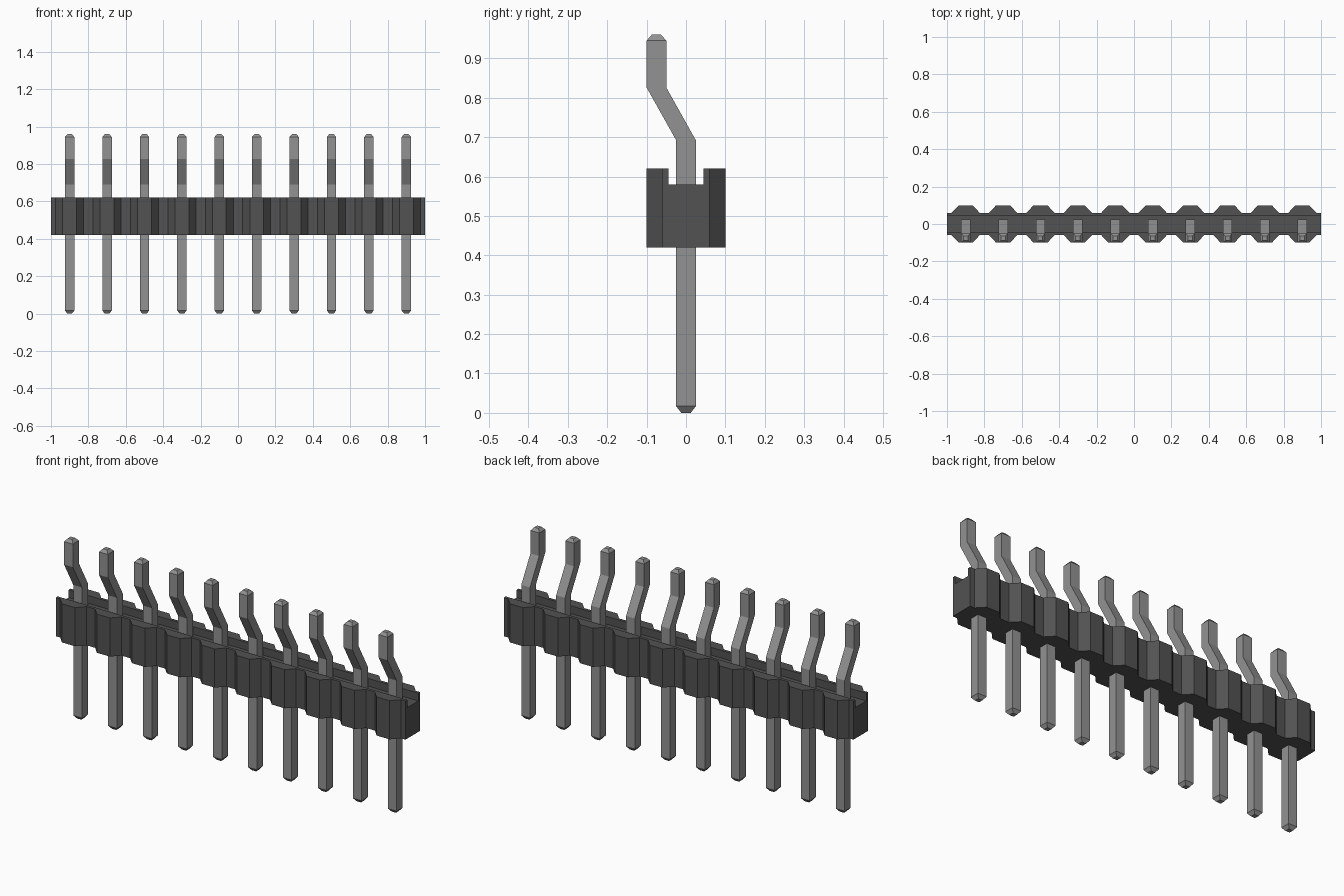
import bpy, bmesh

if "Cube" in bpy.data.objects:
    bpy.data.objects.remove(bpy.data.objects["Cube"], do_unlink=True)

PINS = 10
PITCH = 0.2
BODY_LOW, BODY_HIGH, CHANNEL_FLOOR = 0.42, 0.62, 0.58
CHANNEL_HALF = 0.045


def material(name, value, roughness):
    mat = bpy.data.materials.new(name)
    mat.use_nodes = True
    colour = (value, value, value, 1.0)
    mat.diffuse_color = colour
    shader = mat.node_tree.nodes["Principled BSDF"]
    shader.inputs["Base Color"].default_value = colour
    shader.inputs["Roughness"].default_value = roughness
    return mat


def finish(bm, name, mat):
    bmesh.ops.recalc_face_normals(bm, faces=bm.faces)
    mesh = bpy.data.meshes.new(name)
    bm.to_mesh(mesh)
    bm.free()
    mesh.materials.append(mat)
    obj = bpy.data.objects.new(name, mesh)
    bpy.context.collection.objects.link(obj)
    return obj


plastic = material("dark grey plastic", 0.085, 0.6)
metal = material("grey metal", 0.29, 0.5)
centres = [(i - (PINS - 1) / 2) * PITCH for i in range(PINS)]

# Housing: scalloped outline, mirrored front to back and extruded upward
bump = [(-0.075, 0.06), (-0.037, 0.1), (0.037, 0.1), (0.075, 0.06)]
front = [(-1, -0.06)]
front += [(c + x, -y) for c in centres for x, y in bump]
front.append((1, -0.06))
outline = front + [(x, -y) for x, y in reversed(front)]

bm = bmesh.new()
base = bm.faces.new([bm.verts.new((x, y, BODY_LOW)) for x, y in outline])
grown = bmesh.ops.extrude_face_region(bm, geom=[base], use_keep_orig=True)
top = [v for v in grown["geom"] if isinstance(v, bmesh.types.BMVert)]
bmesh.ops.translate(bm, verts=top, vec=(0, 0, BODY_HIGH - BODY_LOW))
housing = finish(bm, "housing", plastic)

# Channel cut along the top of the housing
bm = bmesh.new()
bmesh.ops.create_cube(bm, size=1)
bmesh.ops.scale(bm, verts=bm.verts, vec=(2.4, 2 * CHANNEL_HALF, 0.2))
bmesh.ops.translate(bm, verts=bm.verts, vec=(0, 0, CHANNEL_FLOOR + 0.1))
cutter = finish(bm, "channel_cutter", plastic)
cutter.hide_render = True
cut = housing.modifiers.new("channel", 'BOOLEAN')
cut.operation = 'DIFFERENCE'
cut.solver = 'EXACT'
cut.object = cutter
bpy.context.view_layer.objects.active = housing
bpy.ops.object.modifier_apply(modifier=cut.name)
bpy.data.objects.remove(cutter, do_unlink=True)

# Pin: square sections (y, z, half width) lofted from tip to tip
sections = [(0, 0, 0.012), (0, 0.017, 0.025), (0, 0.692, 0.025),
            (-0.075, 0.826, 0.025), (-0.075, 0.945, 0.025),
            (-0.075, 0.96, 0.012)]
bm = bmesh.new()
rings = [[bm.verts.new((sx * h, y + sy * h, z))
          for sx, sy in ((-1, -1), (1, -1), (1, 1), (-1, 1))]
         for y, z, h in sections]
for low, high in zip(rings, rings[1:]):
    for i in range(4):
        j = (i + 1) % 4
        bm.faces.new((low[i], low[j], high[j], high[i]))
bm.faces.new(rings[0])
bm.faces.new(rings[-1])
pin = finish(bm, "pin_1", metal)
pin.location.x = centres[0]

# Repeat the pin along the row
for number, x in enumerate(centres[1:], 2):
    copy = bpy.data.objects.new(f"pin_{number}", pin.data)
    copy.location.x = x
    bpy.context.collection.objects.link(copy)
